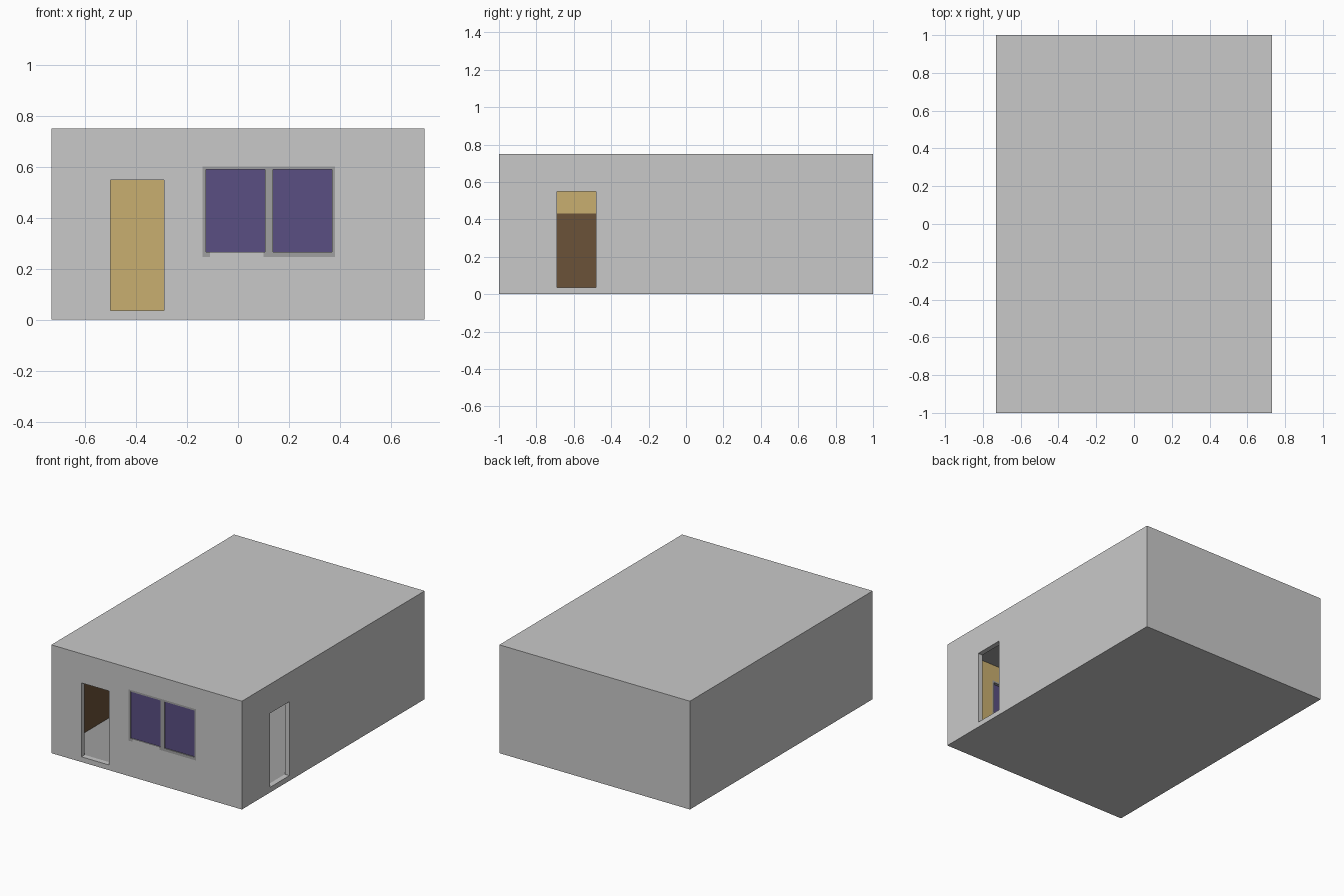
import bpy
from mathutils import Vector

if "Cube" in bpy.data.objects:
    bpy.data.objects.remove(bpy.data.objects["Cube"])


def material(name, hex_colour):
    vals = [int(hex_colour[i:i + 2], 16) / 255 for i in (0, 2, 4)]
    lin = [v / 12.92 if v <= 0.04045 else ((v + 0.055) / 1.055) ** 2.4 for v in vals]
    m = bpy.data.materials.new(name)
    m.diffuse_color = (*lin, 1.0)
    m.use_nodes = True
    m.node_tree.nodes["Principled BSDF"].inputs["Base Color"].default_value = m.diffuse_color
    return m


LIGHT = material("light grey plaster", "C9C9C9")
GREY = material("mid grey", "A0A0A0")
TAN = material("tan wall paint", "C9AF70")
BROWN = material("brown wood", "6B5239")
PURPLE = material("purple glass", "5A4F82")


def box(name, lo, hi, mat):
    lo, hi = Vector(lo), Vector(hi)
    bpy.ops.mesh.primitive_cube_add(size=1, location=(lo + hi) / 2)
    ob = bpy.context.object
    ob.name = name
    ob.scale = hi - lo
    bpy.ops.object.transform_apply(location=True, rotation=False, scale=True)
    ob.data.materials.append(mat)
    return ob


X, Y, Z, T = 0.73, 1.0, 0.75, 0.035   # outer half sizes, height, wall thickness

# Hollow room with two doorways and a window opening
room = box("room_shell", (-X, -Y, 0), (X, Y, Z), LIGHT)
cuts = [
    ((-X + T, -Y + T, T), (X - T, Y - T, Z - T)),             # interior
    ((-0.50, -1.1, 0.036), (-0.29, -0.9, 0.548)),             # front doorway
    ((0.65, -0.69, 0.036), (0.85, -0.48, 0.548)),             # side doorway
    ((-0.14, -1.1, 0.245), (0.38, -0.9, 0.60)),               # window opening
]
for lo, hi in cuts:
    cutter = box("cutter", lo, hi, LIGHT)
    cutter.hide_render = True
    mod = room.modifiers.new("cut", 'BOOLEAN')
    mod.operation = 'DIFFERENCE'
    mod.solver = 'EXACT'
    mod.object = cutter
    bpy.context.view_layer.objects.active = room
    bpy.ops.object.modifier_apply(modifier=mod.name)
    bpy.data.objects.remove(cutter, do_unlink=True)

# Interior colours: tan walls, grey floor and ceiling
room.data.materials.clear()
for m in (LIGHT, TAN, GREY):
    room.data.materials.append(m)
for p in room.data.polygons:
    c, n = p.center, p.normal
    p.material_index = 0
    if abs(n.z) > 0.9:
        if abs(c.x) < 0.6 and abs(c.y) < 0.9 and 0.01 < c.z < Z - 0.01:
            p.material_index = 2
    elif abs(n.x) > 0.9 and abs(abs(c.x) - (X - T)) < 0.002:
        p.material_index = 1
    elif abs(n.y) > 0.9 and abs(abs(c.y) - (Y - T)) < 0.002:
        p.material_index = 1

# Wooden panelling on the left inner wall
box("wall_panelling", (-X + T, -Y + T, T), (-X + T + 0.005, Y - T, 0.43), BROWN)

# Window frame; the rail under the left pane is plain wall
F0, F1 = -1.0, -0.965
for name, x0, x1, z0, z1, mat in [
    ("frame_top", -0.14, 0.38, 0.588, 0.60, GREY),
    ("frame_left", -0.14, -0.125, 0.265, 0.588, GREY),
    ("frame_middle", 0.105, 0.137, 0.265, 0.588, GREY),
    ("frame_right", 0.368, 0.38, 0.265, 0.588, GREY),
    ("frame_corner", -0.14, -0.11, 0.245, 0.265, GREY),
    ("frame_bottom", 0.10, 0.38, 0.245, 0.265, GREY),
    ("wall_infill", -0.11, 0.10, 0.245, 0.265, LIGHT),
]:
    box(name, (x0, F0, z0), (x1, F1, z1), mat)

# Window panes
for name, x0, x1 in [("left_pane", -0.125, 0.105), ("right_pane", 0.137, 0.368)]:
    box(name, (x0, -0.994, 0.265), (x1, -0.986, 0.588), PURPLE)
